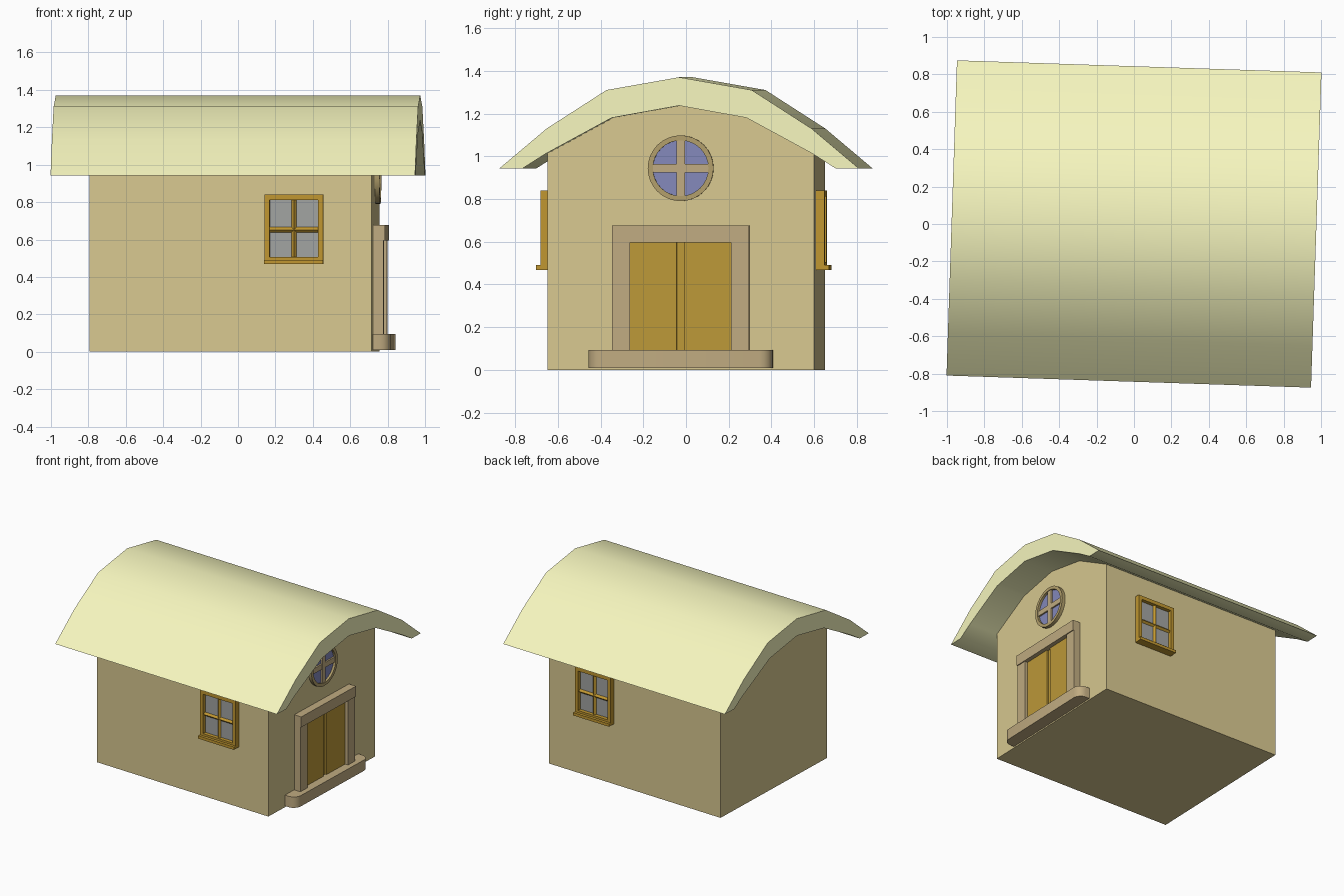
import bpy, bmesh, math
from mathutils import Matrix, Vector

if "Cube" in bpy.data.objects:
    bpy.data.objects.remove(bpy.data.objects["Cube"])

TURN = Matrix.Rotation(math.radians(-1.9), 4, 'Z')   # whole house sits slightly turned


def material(name, rgb):
    m = bpy.data.materials.new(name)
    m.diffuse_color = (*rgb, 1)
    m.use_nodes = True
    m.node_tree.nodes["Principled BSDF"].inputs["Base Color"].default_value = m.diffuse_color
    return m


WALL = material("plaster", (0.69, 0.58, 0.28))
ROOF = material("yellow_roof", (0.93, 0.93, 0.52))
TRIM = material("door_trim", (0.53, 0.41, 0.22))
DOOR = material("door_wood", (0.51, 0.32, 0.04))
WOOD = material("window_wood", (0.53, 0.31, 0.03))
RING = material("ring_wood", (0.45, 0.35, 0.15))
GLASS = material("grey_glass", (0.36, 0.37, 0.36))
BLUE = material("blue_glass", (0.23, 0.25, 0.50))


def finish(name, bm, mat, smooth=False):
    bmesh.ops.recalc_face_normals(bm, faces=bm.faces)
    me = bpy.data.meshes.new(name)
    bm.to_mesh(me)
    bm.free()
    me.materials.append(mat)
    ob = bpy.data.objects.new(name, me)
    bpy.context.collection.objects.link(ob)
    ob.matrix_world = TURN
    if smooth:
        bpy.context.view_layer.objects.active = ob
        ob.select_set(True)
        bpy.ops.object.shade_smooth_by_angle(angle=math.radians(35))
        ob.select_set(False)
    return ob


def add_box(bm, x, y, z):
    """Box given as (min, max) ranges."""
    size = [r[1] - r[0] for r in (x, y, z)]
    mid = [(r[1] + r[0]) / 2 for r in (x, y, z)]
    mat = Matrix.Translation(mid) @ Matrix.Diagonal((*size, 1))
    return bmesh.ops.create_cube(bm, size=1, matrix=mat)['verts']


def box(name, x, y, z, mat):
    bm = bmesh.new()
    add_box(bm, x, y, z)
    return finish(name, bm, mat)


def extrude_x(name, profile, x0, x1, mat, smooth=False):
    """Closed (y, z) profile swept along x."""
    bm = bmesh.new()
    face = bm.faces.new([bm.verts.new((x0, y, z)) for y, z in profile])
    ext = bmesh.ops.extrude_face_region(bm, geom=[face])['geom']
    bmesh.ops.translate(bm, vec=(x1 - x0, 0, 0),
                        verts=[v for v in ext if isinstance(v, bmesh.types.BMVert)])
    return finish(name, bm, mat, smooth)


def mirrored(half):
    """Half arch from eave to ridge -> full arch."""
    return half + [(-y, z) for y, z in reversed(half[:-1])]


# walls and curved roof share the same arch
under = [(0.625, 1.012), (0.316, 1.18), (0, 1.237)]
outer = [(0.843, 0.942), (0.62, 1.13), (0.34, 1.31), (0, 1.37)]
extrude_x("walls", [(-0.625, 0), (0.625, 0)] + mirrored(under), -0.773, 0.736, WALL)
inner = mirrored([(0.735, 0.942)] + under)
extrude_x("roof", mirrored(outer) + inner[::-1], -0.975, 0.975, ROOF, True)

# door: posts, lintel, two leaves over a recessed middle strip
for side, s in (("left", -1), ("right", 1)):
    box(f"door_post_{side}", (0.72, 0.79), sorted((s * 0.237, s * 0.321)), (0.09, 0.596), TRIM)
    box(f"door_leaf_{side}", (0.72, 0.765), sorted((s * 0.018, s * 0.24)), (0.09, 0.6), DOOR)
box("door_lintel", (0.72, 0.797), (-0.321, 0.321), (0.596, 0.677), TRIM)
box("door_middle_strip", (0.72, 0.752), (-0.02, 0.02), (0.09, 0.6), DOOR)

# doorstep with rounded front corners
bm = bmesh.new()
add_box(bm, (0.72, 0.83), (-0.431, 0.431), (0.01, 0.094))
corners = [e for e in bm.edges if all(v.co.x > 0.8 for v in e.verts)
           and abs(e.verts[0].co.z - e.verts[1].co.z) > 0.05]
bmesh.ops.bevel(bm, geom=corners, offset=0.06, segments=4, profile=0.5, affect='EDGES')
finish("doorstep", bm, TRIM, True)

# round gable window: lathed ring, blue pane, cross bars
CY, CZ, N = 0, 0.944, 32
bm = bmesh.new()
section = [(0.13, 0.72), (0.154, 0.72), (0.154, 0.762), (0.13, 0.762)]   # radius, x
loops = []
for i in range(N):
    a = 2 * math.pi * i / N
    loops.append([bm.verts.new((x, CY + r * math.cos(a), CZ + r * math.sin(a))) for r, x in section])
for i in range(N):
    p, q = loops[i], loops[(i + 1) % N]
    for j in range(4):
        bm.faces.new((p[j], p[(j + 1) % 4], q[(j + 1) % 4], q[j]))
finish("round_window_ring", bm, RING, True)
pane = [(CY + 0.132 * math.cos(2 * math.pi * i / N), CZ + 0.132 * math.sin(2 * math.pi * i / N))
        for i in range(N)]
extrude_x("round_window_pane", pane, 0.72, 0.744, BLUE)
box("round_window_bar_vertical", (0.73, 0.757), (-0.02, 0.02), (CZ - 0.132, CZ + 0.132), TRIM)
box("round_window_bar_horizontal", (0.73, 0.756), (-0.132, 0.132), (CZ - 0.02, CZ + 0.02), TRIM)

# square side windows, one on each long wall
X0, X1, Z0, Z1 = 0.163, 0.478, 0.478, 0.84
XM, ZM = (X0 + X1) / 2, 0.652
for side, s in (("front", -1), ("back", 1)):
    def depth(d):
        return sorted((s * 0.61, s * d))
    bm = bmesh.new()
    for x in ((X0, X0 + 0.028), (X1 - 0.028, X1)):
        add_box(bm, x, depth(0.665), (Z0, Z1))
    for z in ((Z0, Z0 + 0.028), (Z1 - 0.028, Z1)):
        add_box(bm, (X0 + 0.028, X1 - 0.028), depth(0.665), z)
    finish(f"window_frame_{side}", bm, WOOD)
    # glazing bars with a ridged diamond section
    bm = bmesh.new()
    for axis, length in (('Y', X1 - X0 - 0.05), ('X', Z1 - Z0 - 0.05)):
        if axis == 'Y':
            turn = Matrix.Rotation(math.pi / 2, 4, 'Y')
        else:
            turn = Matrix.Identity(4)
        bmesh.ops.create_cone(bm, cap_ends=True, segments=4, radius1=0.014, radius2=0.014,
                              depth=length,
                              matrix=Matrix.Translation((XM, s * 0.643, ZM if axis == 'Y' else (Z0 + Z1) / 2)) @ turn)
    finish(f"window_bars_{side}", bm, WOOD)
    box(f"window_pane_{side}", (X0 + 0.02, X1 - 0.02), depth(0.637), (Z0 + 0.02, Z1 - 0.02), GLASS)
    box(f"window_sill_{side}", (X0, X1), depth(0.686), (0.468, 0.49), WOOD)
